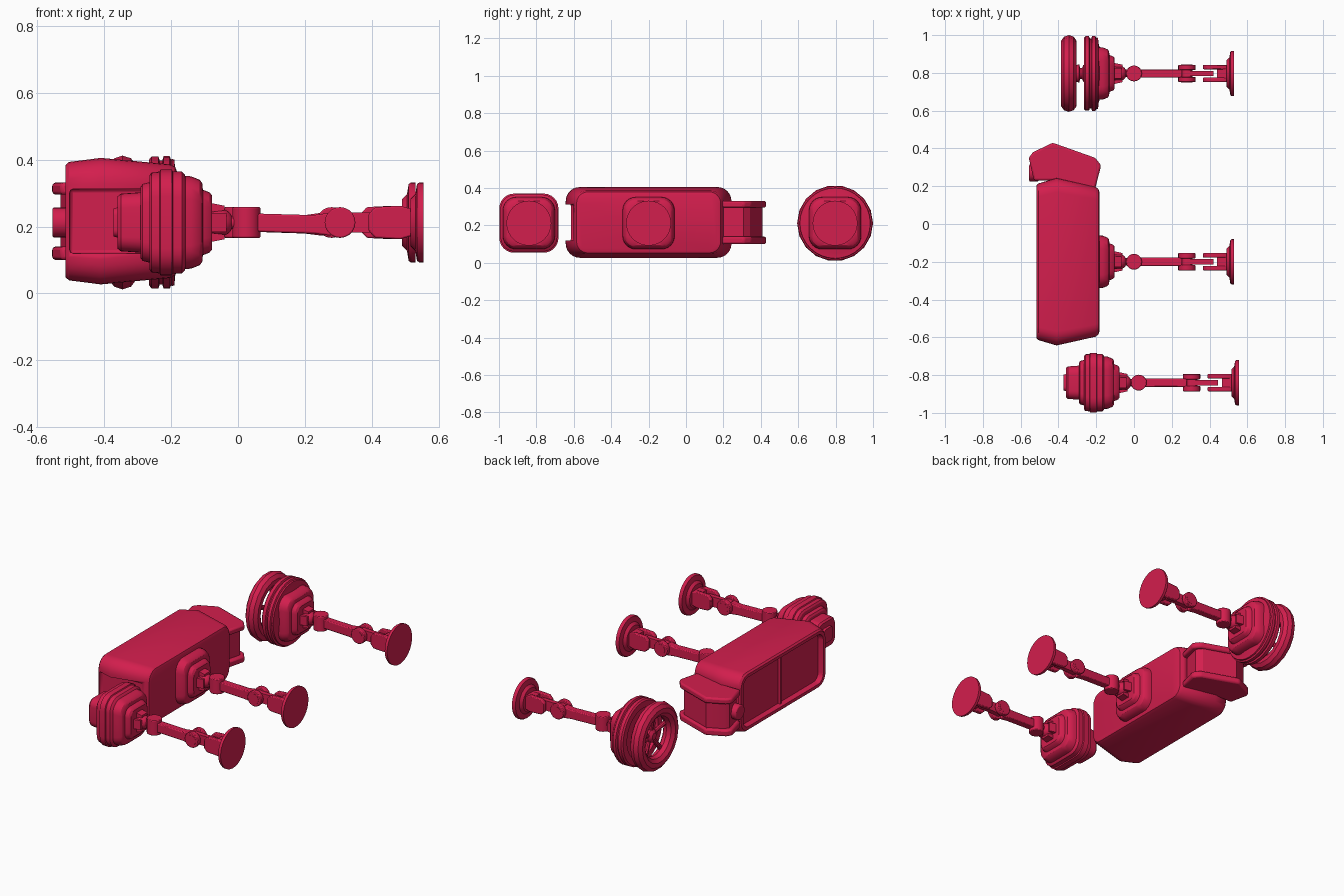
import bpy, bmesh
from math import sin, cos, pi, radians
from mathutils import Matrix, Vector

if "Cube" in bpy.data.objects:
    bpy.data.objects.remove(bpy.data.objects["Cube"])

red = bpy.data.materials.new("red")
red.diffuse_color = (0.65, 0.013, 0.075, 1)
red.use_nodes = True
red.node_tree.nodes["Principled BSDF"].inputs["Base Color"].default_value = red.diffuse_color
ZC = 0.212


def finish(name, bm, bevel=0.0):
    bmesh.ops.remove_doubles(bm, verts=bm.verts, dist=1e-5)
    bmesh.ops.recalc_face_normals(bm, faces=bm.faces)
    me = bpy.data.meshes.new(name)
    bm.to_mesh(me)
    bm.free()
    me.materials.append(red)
    ob = bpy.data.objects.new(name, me)
    bpy.context.collection.objects.link(ob)
    if bevel:
        m = ob.modifiers.new("bevel", "BEVEL")
        m.width, m.segments = bevel, 2
    bpy.ops.object.select_all(action='DESELECT')
    ob.select_set(True)
    bpy.context.view_layer.objects.active = ob
    bpy.ops.object.shade_smooth_by_angle(angle=radians(30))
    return ob


def loft(name, y, z, rings, n=6):
    """Rounded-rectangle rings (x, half_y, half_z, corner radius) skinned along x."""
    bm = bmesh.new()
    loops = []
    for x, hy, hz, r in rings:
        vs = []
        for k, (sy, sz) in enumerate([(1, 1), (-1, 1), (-1, -1), (1, -1)]):
            for i in range(n + 1):
                a = (k + i / n) * pi / 2
                vs.append(bm.verts.new((x, y + sy * (hy - r) + r * cos(a), z + sz * (hz - r) + r * sin(a))))
        loops.append(vs)
    for a, b in zip(loops, loops[1:]):
        for i in range(len(a)):
            j = (i + 1) % len(a)
            bm.faces.new((a[i], a[j], b[j], b[i]))
    bm.faces.new(loops[0])
    bm.faces.new(loops[-1])
    return finish(name, bm)


def square(pairs):
    return [(x, h, h, h * 0.5) for x, h in pairs]


def circle(pairs):
    return [(x, h, h, h) for x, h in pairs]


def rod(name, c, axis, r, length, bevel=0.0, seg=20):
    bm = bmesh.new()
    rot = Vector((0, 0, 1)).rotation_difference(Vector(axis)).to_matrix().to_4x4()
    bmesh.ops.create_cone(bm, cap_ends=True, segments=seg, radius1=r, radius2=r, depth=length,
                          matrix=Matrix.Translation(c) @ rot)
    return finish(name, bm, bevel)


def prism(name, pts, lo, hi, plane="xy", bevel=0.0):
    bm = bmesh.new()
    put = (lambda p, h: (p[0], p[1], h)) if plane == "xy" else (lambda p, h: (p[0], h, p[1]))
    f = bm.faces.new([bm.verts.new(put(p, lo)) for p in pts])
    ext = bmesh.ops.extrude_face_region(bm, geom=[f])["geom"]
    d = (0, 0, hi - lo) if plane == "xy" else (0, hi - lo, 0)
    bmesh.ops.translate(bm, vec=d, verts=[v for v in ext if isinstance(v, bmesh.types.BMVert)])
    return finish(name, bm, bevel)


def box(name, x0, x1, y0, y1, z0, z1, bevel=0.0):
    return prism(name, [(x0, y0), (x1, y0), (x1, y1), (x0, y1)], z0, z1, bevel=bevel)


def arm(tag, y, dx):
    # wall disc
    loft(tag + "_wall_disc", y, ZC, circle([(dx + x, r) for x, r in
         [(.49, .07), (.505, .085), (.51, .115), (.518, .12), (.53, .12)]]), 8)
    # wall bracket with two cheeks
    prof = [(dx + x, ZC + z) for x, z in [(.365, -.025), (.385, -.046), (.46, -.05), (.495, -.04),
            (.495, .04), (.46, .05), (.385, .046), (.365, .025)]]
    for s, side in ((-1, "front"), (1, "back")):
        a, b = sorted((y + s * .022, y + s * .046))
        prism(f"{tag}_bracket_cheek_{side}", prof, a, b, "xz", .005)
        rod(f"{tag}_elbow_{side}", (dx + .28, y + s * .032, ZC), (0, 1, 0), .046, .028, .004)
    box(tag + "_bracket_block", dx + .44, dx + .5, y - .03, y + .03, ZC - .042, ZC + .042)
    # short link, elbow core and long link
    box(tag + "_short_link", dx + .28, dx + .42, y - .014, y + .014, ZC - .03, ZC + .03)
    rod(tag + "_elbow_pin", (dx + .28, y, ZC), (0, 1, 0), .03, .094)
    prism(tag + "_long_link", [(dx + x, ZC + z) for x, z in [(.02, -.027), (.2, -.033), (.255, -.04),
          (.255, .03), (.2, .022), (.02, .027)]], y - .022, y + .022, "xz", .005)
    # upright pivot, neck and ball
    rod(tag + "_pivot", (dx, y, ZC), (0, 0, 1), .042, .092, .004)
    rod(tag + "_neck", (dx - .05, y, ZC), (1, 0, 0), .02, .08)
    bm = bmesh.new()
    bmesh.ops.create_uvsphere(bm, u_segments=16, v_segments=10, radius=.042,
                              matrix=Matrix.Translation((dx - .08, y, ZC)))
    finish(tag + "_ball", bm)
    # stepped socket housing with gripping prongs
    loft(tag + "_socket", y, ZC, square([(dx + x, h) for x, h in
         [(-.20, .14), (-.165, .138), (-.14, .128), (-.132, .118), (-.13, .098), (-.11, .09), (-.102, .08)]]))
    for s in (-1, 1):
        prism(f"{tag}_prong_{s}", [(dx - .115, ZC + s * .06), (dx - .065, ZC + s * .05),
              (dx - .065, ZC + s * .036), (dx - .115, ZC + s * .03)], y - .028, y + .028, "xz")
        a, b = y + s * .058, y + s * .035
        prism(f"{tag}_side_prong_{s}", [(dx - .115, a), (dx - .06, y + s * .046), (dx - .06, b), (dx - .115, b)],
              ZC - .028, ZC + .028)


YA, YB, YC = -.84, -.2, .797
arm("small", YA, .025)
arm("long", YB, 0)
arm("round", YC, 0)

# small square unit: ridged body and stepped nose
loft("small_body", YA, ZC, square([(-.15, .12), (-.16, .145), (-.168, .152), (-.195, .152), (-.198, .158),
     (-.232, .158), (-.235, .152), (-.258, .15), (-.265, .14), (-.265, .12), (-.285, .115), (-.292, .105),
     (-.292, .09), (-.35, .086), (-.36, .078), (-.36, .045), (-.372, .042)]))

# round unit: ridged drum
loft("round_drum", YC, ZC, circle([(-.18, .13), (-.188, .16), (-.19, .188), (-.198, .19), (-.2, .188), (-.204, .198),
     (-.222, .198), (-.226, .186), (-.234, .186), (-.238, .197), (-.258, .197), (-.266, .188),
     (-.266, .15), (-.25, .145)]), 8)
loft("wheel_hub", YC, ZC, circle([(-.24, .045), (-.268, .045), (-.275, .03), (-.285, .03), (-.29, .048),
     (-.33, .04), (-.345, .02)]))

# handwheel rim and spokes
bm = bmesh.new()
M, N = 18, 10
grid = []
for i in range(M):
    a = 2 * pi * i / M
    grid.append([bm.verts.new((-.345 + .043 * sin(2 * pi * j / N),
                 YC + cos(a) * (.16 + .043 * cos(2 * pi * j / N)),
                 ZC + sin(a) * (.16 + .043 * cos(2 * pi * j / N)))) for j in range(N)])
for i in range(M):
    for j in range(N):
        p, q, k = grid[i], grid[(i + 1) % M], (j + 1) % N
        bm.faces.new((p[j], q[j], q[k], p[k]))
finish("wheel_rim", bm)
for i in range(5):
    a = 2 * pi * i / 5 + pi / 2
    rod(f"wheel_spoke_{i}", (-.328, YC + .085 * cos(a), ZC + .085 * sin(a)),
        (-.15, cos(a), sin(a)), .014, .11, seg=10)

# long housing with a framed, recessed front
ZL = .216
housing = loft("long_housing", YB, ZL, [(-.183, .37, .15, .05), (-.188, .385, .163, .06), (-.205, .397, .17, .065),
    (-.41, .443, .189, .075), (-.505, .415, .177, .07), (-.515, .405, .168, .065),
    (-.515, .385, .15, .05), (-.485, .378, .143, .045)])
# recesses at both ends
for s, side in ((-1, "near"), (1, "far")):
    c = YB + s * .44
    cut = box("recess_cutter_" + side, -.503, -.215, c - .042, c + .042, .12, .312, .01)
    cut.hide_render = True
    cut.hide_viewport = True
    m = housing.modifiers.new("recess_" + side, "BOOLEAN")
    m.operation, m.object, m.solver = 'DIFFERENCE', cut, 'EXACT'
# front pane divider
box("pane_divider", -.5, -.48, YB - .006, YB + .006, ZL - .145, ZL + .145)

# angled end box: top and bottom lips round a recessed core
outline = [(-.557, .35), (-.535, .38), (-.43, .43), (-.205, .35), (-.174, .31), (-.21, .17), (-.42, .23), (-.53, .23)]
prism("end_box_top", outline, .295, .331, bevel=.01)
prism("end_box_bottom", outline, .1, .14, bevel=.01)
core = [(-.37 + (x + .37) * .86, .3 + (y - .3) * .84) for x, y in outline]
prism("end_box_core", core, .12, .31)
rod("end_box_knob", (-.53, .27, ZC), (1, 0, 0), .045, .05, .006)
